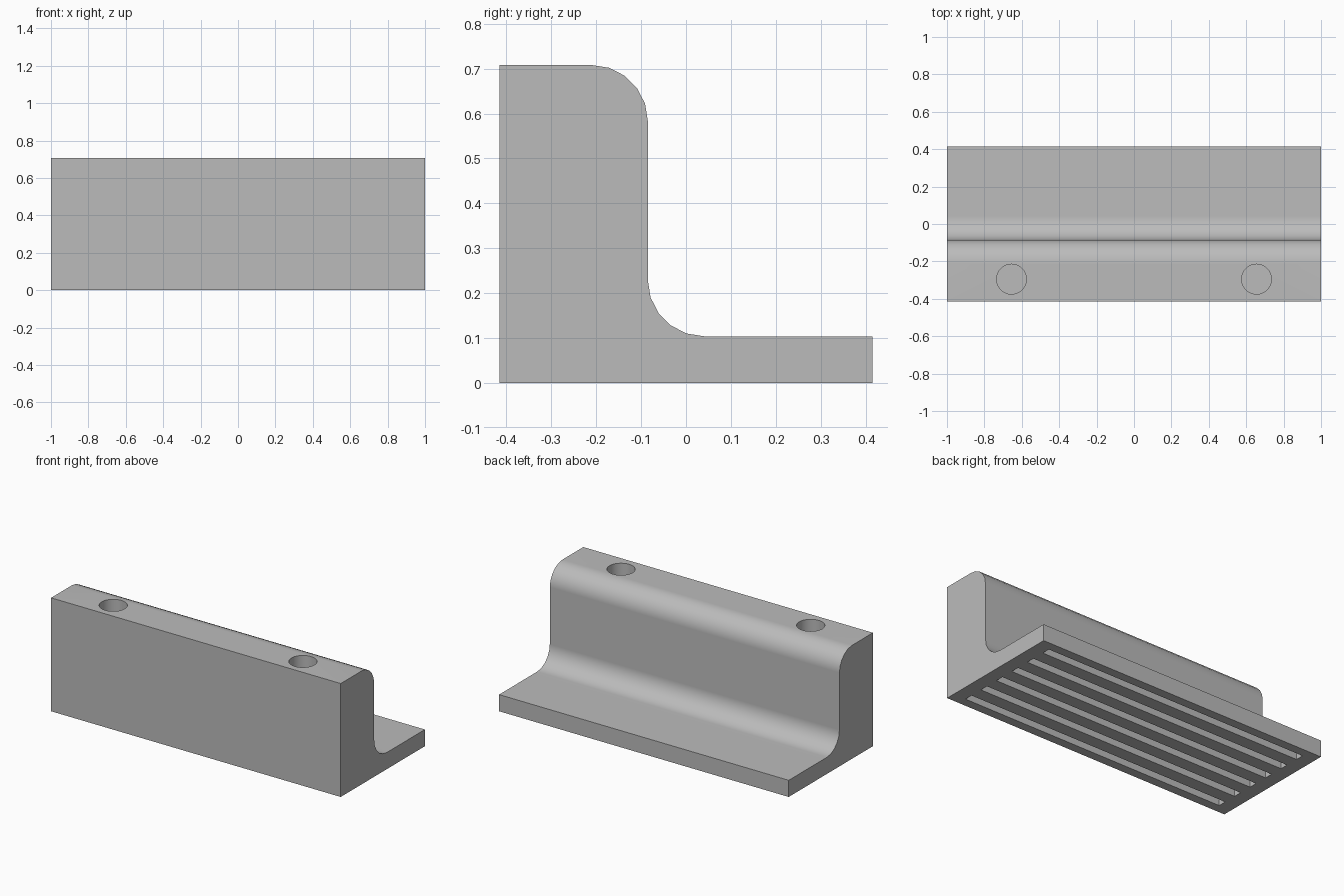
import bpy, bmesh, math

cube = bpy.data.objects.get("Cube")
if cube:
    bpy.data.objects.remove(cube, do_unlink=True)

LENGTH, HALF_DEPTH, HEIGHT, PLATE = 2.0, 0.415, 0.708, 0.104
WALL_Y, RADIUS, ARC_STEPS = -0.085, 0.125, 5

grey = bpy.data.materials.new("plain_grey")
grey.use_nodes = True
grey.diffuse_color = (0.5, 0.5, 0.5, 1)
grey.node_tree.nodes["Principled BSDF"].inputs["Base Color"].default_value = (0.5, 0.5, 0.5, 1)


def arc(cy, cz, start, end):
    """Points of a rounded corner in the side profile."""
    angles = [math.radians(start + (end - start) * i / ARC_STEPS) for i in range(ARC_STEPS + 1)]
    return [(cy + RADIUS * math.cos(a), cz + RADIUS * math.sin(a)) for a in angles]


def make_object(name, bm):
    bmesh.ops.recalc_face_normals(bm, faces=bm.faces)
    mesh = bpy.data.meshes.new(name)
    bm.to_mesh(mesh)
    bm.free()
    mesh.materials.append(grey)
    obj = bpy.data.objects.new(name, mesh)
    bpy.context.collection.objects.link(obj)
    return obj


# Bracket body: L-shaped side profile with a rounded top and a filleted foot
profile = [(-HALF_DEPTH, 0), (HALF_DEPTH, 0), (HALF_DEPTH, PLATE)]
profile += arc(WALL_Y + RADIUS, PLATE + RADIUS, 270, 180)
profile += arc(WALL_Y - RADIUS, HEIGHT - RADIUS, 0, 90)
profile += [(-HALF_DEPTH, HEIGHT)]
bm = bmesh.new()
end_face = bm.faces.new([bm.verts.new((-LENGTH / 2, y, z)) for y, z in profile])
extruded = bmesh.ops.extrude_face_region(bm, geom=[end_face])
bmesh.ops.translate(bm, vec=(LENGTH, 0, 0),
                    verts=[v for v in extruded["geom"] if isinstance(v, bmesh.types.BMVert)])
body = make_object("bracket_body", bm)

# Cutters: two blind holes in the top, six long grooves underneath
HOLE_DEPTH, GROOVE_DEPTH = 0.35, 0.045
bm = bmesh.new()
for x in (-0.655, 0.655):
    hole = bmesh.ops.create_cone(bm, cap_ends=True, segments=32, radius1=0.08,
                                 radius2=0.08, depth=HOLE_DEPTH * 2)
    bmesh.ops.translate(bm, vec=(x, -0.295, HEIGHT), verts=hole["verts"])
for i in range(6):
    groove = bmesh.ops.create_cube(bm, size=1)
    bmesh.ops.scale(bm, vec=(1.83, 0.052, GROOVE_DEPTH * 2), verts=groove["verts"])
    bmesh.ops.translate(bm, vec=(0, (i - 2.5) * 0.133, 0), verts=groove["verts"])
cutter = make_object("hole_and_groove_cutter", bm)
cutter.hide_render = True

cut = body.modifiers.new("cut", "BOOLEAN")
cut.operation, cut.solver, cut.object = "DIFFERENCE", "EXACT", cutter
bpy.ops.object.select_all(action="DESELECT")
body.select_set(True)
bpy.context.view_layer.objects.active = body
bpy.ops.object.modifier_apply(modifier="cut")
bpy.data.objects.remove(cutter, do_unlink=True)

# Smooth fillets and holes, crisp corners and level flats
bpy.ops.object.shade_smooth_by_angle(angle=math.radians(30))
weighted = body.modifiers.new("weighted_normals", "WEIGHTED_NORMAL")
weighted.keep_sharp = True
